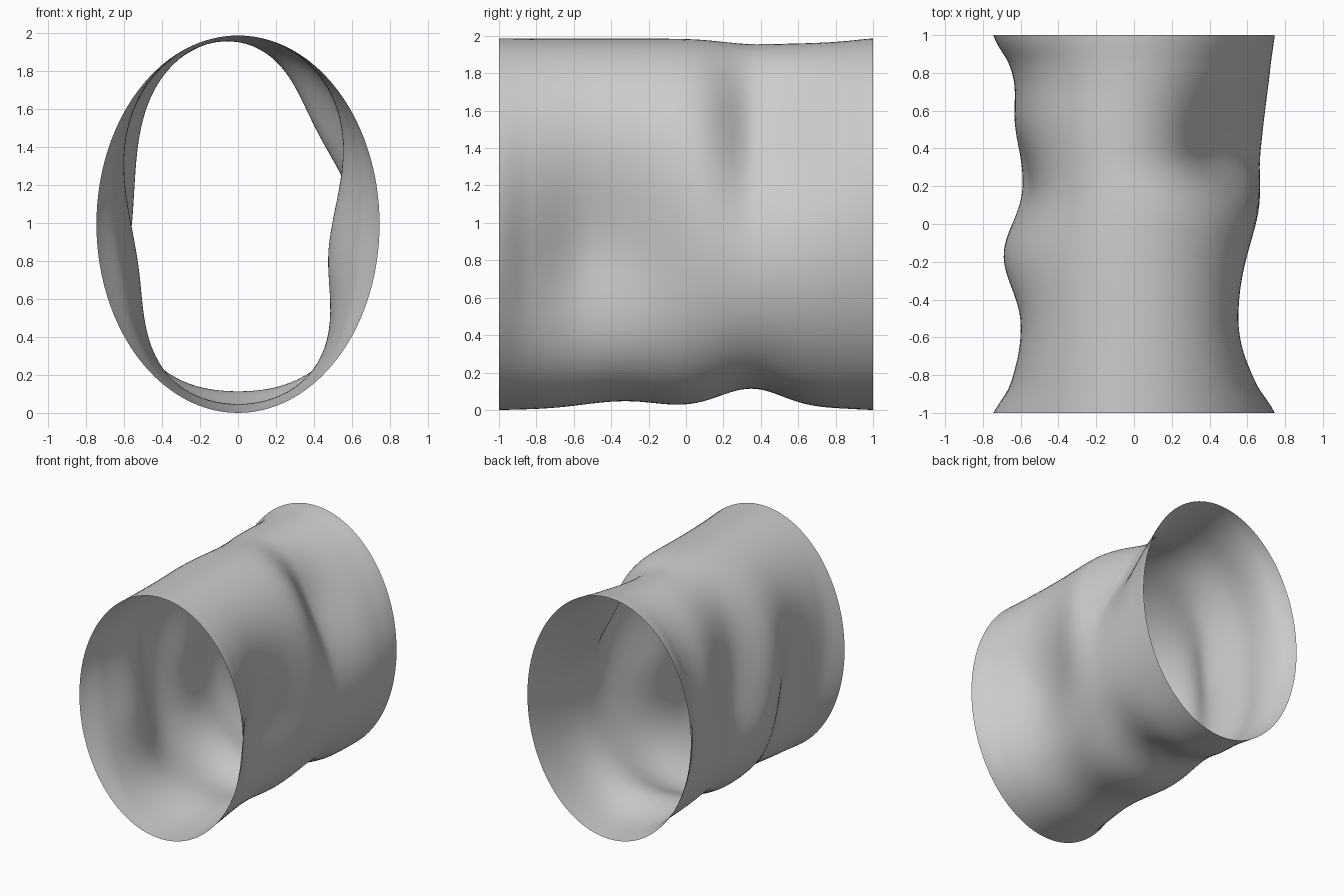
import bpy, bmesh
from math import cos, sin, pi, exp, radians, hypot

if "Cube" in bpy.data.objects:
    bpy.data.objects.remove(bpy.data.objects["Cube"])

A, B, ZC = 0.745, 0.993, 0.993   # ellipse half width, half height, centre height

# Dents: angle, angle spread below/above, y, y spread front/back, depth
DENTS = [
    (-8, 24, 28, -0.50, 0.26, 0.37, 0.26),    # right, front
    (36, 27, 28, 0.38, 0.15, 0.29, 0.205),    # right, upper back
    (192, 28, 25, -0.55, 0.27, 0.20, 0.20),   # left, front
    (175, 30, 24, 0.21, 0.19, 0.27, 0.19),    # left, middle
    (180, 40, 40, 0.76, 0.15, 0.15, 0.085),   # left, back
    (270, 28, 28, 0.35, 0.18, 0.17, 0.113),   # underside, back
    (270, 28, 28, -0.32, 0.22, 0.20, 0.045),  # underside, front
]


def dent_depth(t, y):
    total = 0
    for ang, s_lo, s_hi, yc, s_f, s_b, depth in DENTS:
        d = (t - ang + 180) % 360 - 180
        a = d / (s_lo if d < 0 else s_hi)
        b = (y - yc) / (s_f if y < yc else s_b)
        total += depth * exp(-(a * a + b * b) / 2)
    # rims stay perfectly elliptical
    m = min(1, (1 - abs(y)) / 0.16)
    return total * m * (2 - m)


# Grid rolled into an elliptical tube and pushed in along its normals
bm = bmesh.new()
bmesh.ops.create_grid(bm, x_segments=112, y_segments=80, size=1)
for v in bm.verts:
    t, y = (v.co.x + 1) * 180, v.co.y
    c, s = cos(radians(t)), sin(radians(t))
    nx, nz = c / A, s / B
    k = dent_depth(t, y) / hypot(nx, nz)
    v.co = (A * c - nx * k, y, ZC + B * s - nz * k)
bmesh.ops.remove_doubles(bm, verts=bm.verts, dist=1e-4)

# Make faces point outward
bm.normal_update()
f = next(iter(bm.faces))
p = f.calc_center_median()
if f.normal.x * p.x + f.normal.z * (p.z - ZC) < 0:
    bmesh.ops.reverse_faces(bm, faces=bm.faces)
for f in bm.faces:
    f.smooth = True

mesh = bpy.data.meshes.new("dented_tube")
bm.to_mesh(mesh)
bm.free()
bpy.context.collection.objects.link(bpy.data.objects.new("dented_tube", mesh))
